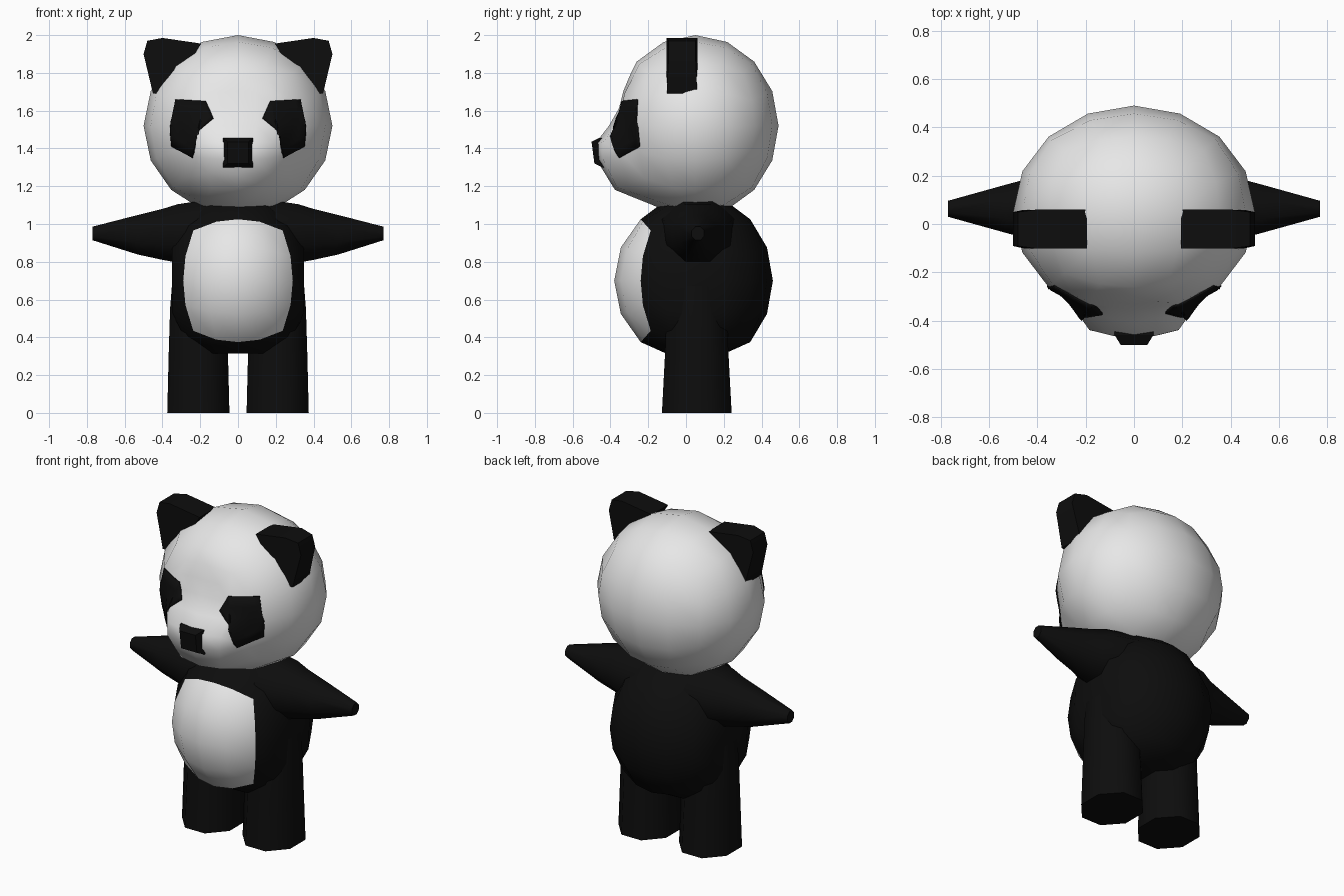
import bpy, bmesh, math
from mathutils import Vector
from mathutils.bvhtree import BVHTree

if "Cube" in bpy.data.objects:
    bpy.data.objects.remove(bpy.data.objects["Cube"], do_unlink=True)


def make_material(name, value):
    mat = bpy.data.materials.new(name)
    mat.use_nodes = True
    color = (value, value, value, 1)
    mat.diffuse_color = color
    mat.node_tree.nodes["Principled BSDF"].inputs["Base Color"].default_value = color
    return mat


WHITE = make_material("white fur", 0.8)
BLACK = make_material("black fur", 0.004)


def finish(bm, name, mats, angle=None, recalc=True):
    """Turn a bmesh into a shaded object."""
    if recalc:
        bmesh.ops.recalc_face_normals(bm, faces=bm.faces)
    mesh = bpy.data.meshes.new(name)
    bm.to_mesh(mesh)
    bm.free()
    for m in mats:
        mesh.materials.append(m)
    obj = bpy.data.objects.new(name, mesh)
    bpy.context.collection.objects.link(obj)
    if angle:
        bpy.ops.object.select_all(action="DESELECT")
        obj.select_set(True)
        bpy.context.view_layer.objects.active = obj
        bpy.ops.object.shade_smooth_by_angle(angle=math.radians(angle))
    return obj


def quad_ball(center, radii):
    """Cube with a 4 x 4 grid per side, rounded into an ellipsoid."""
    bm = bmesh.new()
    bmesh.ops.create_cube(bm, size=2)
    bmesh.ops.subdivide_edges(bm, edges=bm.edges[:], cuts=3, use_grid_fill=True)
    front = [f for f in bm.faces if f.calc_center_median().y < -0.99]
    for v in bm.verts:
        d = Vector([math.tan(c * math.pi / 4) for c in v.co]).normalized()
        v.co = Vector(c + r * k for c, r, k in zip(center, radii, d))
    return bm, front


def fade(value, full, zero):
    t = min(1, max(0, (zero - value) / (zero - full)))
    return t * t * (3 - 2 * t)


def loft(rings, name, sides=8, angle=50):
    """Skin a closed tube; each ring is a list of points."""
    bm = bmesh.new()
    loops = [[bm.verts.new(p) for p in ring] for ring in rings]
    for a, b in zip(loops, loops[1:]):
        for i in range(sides):
            j = (i + 1) % sides
            bm.faces.new((a[i], a[j], b[j], b[i]))
    bm.faces.new(loops[0])
    bm.faces.new(loops[-1])
    return finish(bm, name, [BLACK], angle)


def turns(sides=8):
    for i in range(sides):
        a = math.tau * (i + 0.5) / sides
        yield math.cos(a) * 1.08, math.sin(a) * 1.08


# Torso: flattened at the sides and underneath, with a white belly panel
bm, belly = quad_ball((0, 0.05, 0.70), (0.41, 0.41, 0.46))
for f in bm.faces:
    f.material_index = 0
for f in belly:
    f.material_index = 1
for v in bm.verts:
    v.co.x = max(-0.35, min(0.35, v.co.x))
    v.co.z = max(0.315, v.co.z)
    if v.co.y < -0.25:
        v.co.y -= 0.02 * fade(v.co.y, -0.36, -0.25)
finish(bm, "torso", [BLACK, WHITE], 50)

# Head: rounded, with the lower front drawn out into a muzzle
bm, face = quad_ball((0, 0.05, 1.52), (0.5, 0.44, 0.48))
inner = {e for f in face for e in f.edges if all(g in face for g in e.link_faces)}
bmesh.ops.subdivide_edges(bm, edges=list(inner), cuts=1, use_grid_fill=True)
bmesh.ops.triangulate(bm, faces=[f for f in bm.faces if len(f.verts) > 4])
for v in bm.verts:
    if v.co.y < -0.12:
        push = fade(abs(v.co.x), 0.16, 0.33) * fade(v.co.z, 1.40, 1.56)
        v.co.y -= 0.115 * push * fade(-v.co.z, -1.16, -1.08)
        brow = fade(abs(v.co.x), 0.05, 0.22) * fade(abs(v.co.z - 1.68), 0.02, 0.16)
        v.co.y += 0.025 * brow
head_tree = BVHTree.FromBMesh(bm)
finish(bm, "head", [WHITE], 60)

EYE = [(0.13, 1.56), (0.17, 1.65), (0.33, 1.66), (0.36, 1.51),
       (0.35, 1.41), (0.24, 1.35), (0.215, 1.49)]
EAR = [(0.195, 1.955), (0.40, 1.985), (0.48, 1.97), (0.5, 1.9),
       (0.45, 1.69), (0.36, 1.69)]

for side, label in ((1, "left"), (-1, "right")):
    # Eye patch: thin plate laid on the face
    bm = bmesh.new()
    patch = bm.faces.new([bm.verts.new((side * x, -1, z)) for x, z in EYE])
    bmesh.ops.triangulate(bm, faces=[patch])
    bmesh.ops.subdivide_edges(bm, edges=bm.edges[:], cuts=4, use_grid_fill=True)
    for v in bm.verts:
        hit = head_tree.ray_cast(v.co, Vector((0, 1, 0)))[0]
        if hit:
            v.co.y = hit.y - 0.005
    for f in bm.faces:
        f.normal_update()
        if f.normal.y > 0:
            f.normal_flip()
    eye = finish(bm, label + "_eye_patch", [BLACK], 60, recalc=False)
    plate = eye.modifiers.new("thickness", "SOLIDIFY")
    plate.thickness = 0.008
    plate.offset = 0

    # Ear: flat slab with a rounded outer corner
    bm = bmesh.new()
    slab = bm.faces.new([bm.verts.new((side * x, -0.102, z)) for x, z in EAR])
    grown = bmesh.ops.extrude_face_region(bm, geom=[slab])["geom"]
    for v in grown:
        if isinstance(v, bmesh.types.BMVert):
            v.co.y = 0.06
    for v in bm.verts:
        if abs(v.co.x) > 0.47:
            v.co.y = -0.02 + (v.co.y + 0.02) * 0.87
    finish(bm, label + "_ear", [BLACK], 40)

    # Arm: tapers outwards from the shoulder
    arm = [(0.15, 0.96, 0.20, 0.17), (0.32, 0.95, 0.17, 0.155),
           (0.40, 0.945, 0.135, 0.135), (0.53, 0.943, 0.10, 0.105),
           (0.77, 0.95, 0.033, 0.036)]
    loft([[(side * x, 0.063 + ry * c, z + rz * s) for c, s in turns()]
          for x, z, ry, rz in arm], label + "_arm")

    # Leg: wide straight column, slightly flared at the foot
    leg = [(0, 0.165, 0.185), (0.32, 0.157, 0.168), (0.55, 0.15, 0.16),
           (0.74, 0.135, 0.14)]
    loft([[(side * 0.21 + rx * c, 0.057 + ry * s, z) for c, s in turns()]
          for z, rx, ry in leg], label + "_leg")

# Nose: small block narrowing towards the front
bm = bmesh.new()
bmesh.ops.create_cube(bm, size=1)
for v in bm.verts:
    front, top = v.co.y < 0, v.co.z > 0
    v.co.x *= 0.11 if front else 0.16
    v.co.y = (-0.5 if top else -0.485) if front else -0.40
    v.co.z = (1.435 if front else 1.455) if top else (1.32 if front else 1.30)
    if not front:
        v.co.y = -0.46 if top else -0.445
back = [f for f in bm.faces if all(v.co.y > -0.47 for v in f.verts)]
root = bmesh.ops.extrude_face_region(bm, geom=back)["geom"]
for v in root:
    if isinstance(v, bmesh.types.BMVert):
        v.co.y += 0.09
bmesh.ops.delete(bm, geom=back, context="FACES_ONLY")
finish(bm, "nose", [BLACK])
